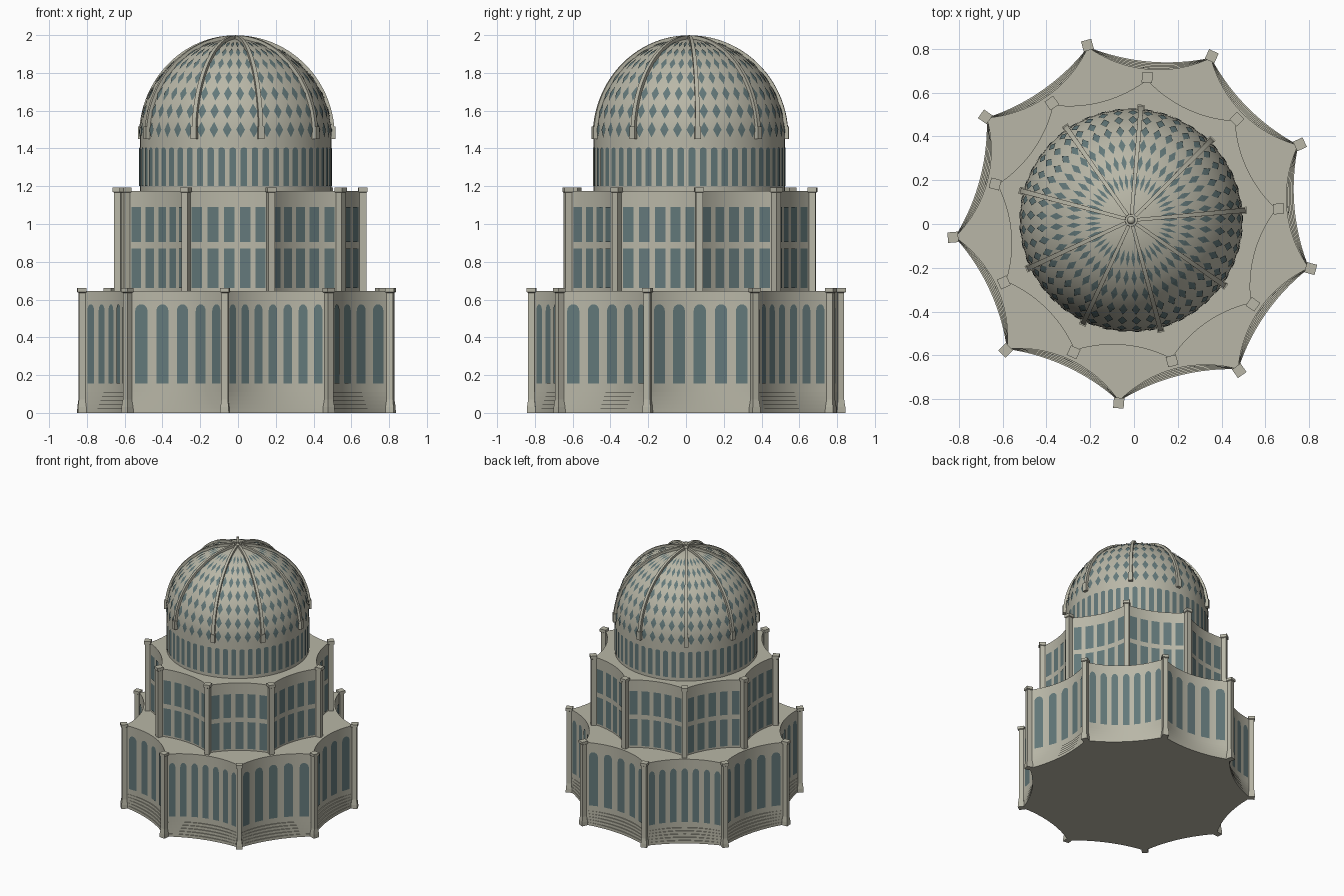
import bpy, bmesh, math
from math import sin, cos, radians, pi
from mathutils import Vector, Matrix

if "Cube" in bpy.data.objects:
    bpy.data.objects.remove(bpy.data.objects["Cube"])

CX, CY = 0.003, 0.012          # centre of the tiers
DX, DY = -0.013, 0.017         # centre of the dome
SIDES = 9
HALF = radians(20)


def material(name, rgb):
    m = bpy.data.materials.new(name)
    m.diffuse_color = (*rgb, 1)
    m.use_nodes = True
    m.node_tree.nodes["Principled BSDF"].inputs["Base Color"].default_value = m.diffuse_color
    return m


stone = material("pale_stone", (0.48, 0.47, 0.385))
glass = material("blue_grey_glass", (0.125, 0.19, 0.195))


def finish(name, bm, mat, smooth=False):
    mesh = bpy.data.meshes.new(name)
    bm.to_mesh(mesh)
    bm.free()
    ob = bpy.data.objects.new(name, mesh)
    bpy.context.collection.objects.link(ob)
    mesh.materials.append(mat)
    if smooth:
        bpy.ops.object.select_all(action='DESELECT')
        ob.select_set(True)
        bpy.context.view_layer.objects.active = ob
        bpy.ops.object.shade_smooth_by_angle(angle=radians(30))
    return ob


def loft(bm, rings):
    """Closed solid through rings of equal point count, bottom to top."""
    vs = [[bm.verts.new(p) for p in r] for r in rings]
    n = len(vs[0])
    for a, b in zip(vs, vs[1:]):
        for i in range(n):
            j = (i + 1) % n
            bm.faces.new((a[i], a[j], b[j], b[i]))
    bm.faces.new(vs[0][::-1])
    bm.faces.new(vs[-1])


def bay_point(ang, R, mid, t, off=0.0):
    """Point on the concave arc of one bay, t from -1 to 1."""
    c, s = R * sin(HALF), R * cos(HALF) - mid
    rho = (c * c + s * s) / (2 * s)
    phi = t * math.asin(c / rho)
    r = mid + rho - (rho - off) * cos(phi)
    q = (rho - off) * sin(phi)
    return CX + r * cos(ang) - q * sin(ang), CY + r * sin(ang) + q * cos(ang)


def star(first, R, mid, steps=20):
    return [bay_point(radians(first + 40 * k), R, mid, -1 + 2 * i / steps)
            for k in range(SIDES) for i in range(steps)]


def star_prism(name, first, R, mid, z0, z1):
    pts = star(first, R, mid)
    bm = bmesh.new()
    loft(bm, [[(x, y, z) for x, y in pts] for z in (z0, z1)])
    return finish(name, bm, stone, True)


def pillars(name, first, R, sections):
    """Square corner piers; sections are (height, width)."""
    bm = bmesh.new()
    for k in range(SIDES):
        a = radians(first + 40 * k)
        u, v = Vector((cos(a), sin(a), 0)), Vector((-sin(a), cos(a), 0))
        o = Vector((CX, CY, 0)) + u * R
        loft(bm, [[o + (u * p + v * q) * w / 2 + Vector((0, 0, z))
                   for p, q in ((-1, -1), (1, -1), (1, 1), (-1, 1))]
                  for z, w in sections])
    finish(name, bm, stone)


def outline(w, z0, z1, arch):
    """Window outline as (sideways, height); arch is the rise of its head."""
    pts = [(-w, z0), (w, z0)]
    if not arch:
        return pts + [(w, z1), (-w, z1)]
    return pts + [(w * cos(pi * i / 8), z1 - arch + arch * sin(pi * i / 8))
                  for i in range(9)]


def bay_windows(name, first, R, mid, counts, rows, fill, span):
    bm = bmesh.new()
    for k in range(SIDES):
        n = counts[k % len(counts)]
        pitch = 2 * span / n
        for i in range(n):
            t = -span + pitch * (i + 0.5)
            for z0, z1, arch in rows:
                bm.faces.new([bm.verts.new((*bay_point(
                    radians(first + 40 * k), R, mid, t + s, 0.004), z))
                    for s, z in outline(pitch * fill / 2, z0, z1, arch)])
    finish(name, bm, glass)


# Lower tier: concave walls, curved steps, piers and arched windows
LR, LM = 0.825, 0.698
star_prism("lower_tier", 5, LR, LM, 0, 0.645)
for k in range(5):
    star_prism(f"entrance_step_{k + 1}", 5, LR, LM + 0.007 * (5 - k),
               0, 0.022 * (k + 1))
pillars("lower_pier", 25, 0.833, [(0, 0.046), (0.03, 0.044), (0.07, 0.034),
                                  (0.636, 0.034), (0.64, 0.048), (0.66, 0.048)])
bay_windows("lower_window", 5, LR, LM, (5, 7), [(0.155, 0.575, 0.035)],
            0.58, 0.96)

# Upper tier: two rows of tall windows, turned half a bay
UR, UM = 0.65, 0.567
star_prism("upper_tier", 25, UR, UM, 0.63, 1.175)
pillars("upper_pier", 5, 0.66, [(0.64, 0.036), (1.166, 0.036),
                                (1.17, 0.048), (1.193, 0.048)])
bay_windows("upper_window", 25, UR, UM, (5,),
            [(0.66, 0.87, 0), (0.905, 1.09, 0)], 0.66, 0.95)

# Drum and dome as one turned shell
RD, ZD, HD = 0.507, 1.465, 0.515


def dome_point(lat, lon, off=0.0):
    return Vector((DX + (RD + off) * cos(lat) * cos(lon),
                   DY + (RD + off) * cos(lat) * sin(lon),
                   ZD + (HD + off) * sin(lat)))


bm = bmesh.new()
SEG = 90
lons = [2 * pi * i / SEG for i in range(SEG)]
rings = [[Vector((DX + RD * cos(a), DY + RD * sin(a), 1.16)) for a in lons]]
rings += [[dome_point(radians(89.4 * j / 24), a) for a in lons]
          for j in range(25)]
loft(bm, rings)
finish("drum_and_dome", bm, stone, True)

# Narrow windows around the drum
bm = bmesh.new()
for i in range(54):
    a = radians(5) + 2 * pi * (i + 0.5) / 54
    bm.faces.new([bm.verts.new((DX + (RD + 0.003) * cos(a + s),
                                DY + (RD + 0.003) * sin(a + s), z))
                  for s, z in outline(0.034, 1.2, 1.405, 0.012)])
finish("drum_window", bm, glass)

# Rows of diamond panes on the dome
bm = bmesh.new()
for row in range(7):
    lat = radians(3.8 + 11 * row)
    dl, dw = radians(4.6), 0.33 * 2 * pi / 45
    for i in range(45):
        a = radians(5) + 2 * pi * (i + 0.5) / 45
        c = bm.verts.new(dome_point(lat, a, 0.004))
        rim = [bm.verts.new(dome_point(lat + p * dl, a + q * dw, 0.004))
               for p, q in ((-1, 0), (0, 1), (1, 0), (0, -1))]
        for j in range(4):
            bm.faces.new((c, rim[j], rim[(j + 1) % 4]))
finish("diamond_pane", bm, glass)

# Dome ribs with square feet
bm = bmesh.new()
for k in range(SIDES):
    a = radians(5 + 40 * k)
    side = Vector((-sin(a), cos(a), 0))
    rib = []
    for j in range(25):
        lat = radians(-1 + 88 * j / 24)
        w = 0.012 - 0.004 * j / 24
        lo, hi = dome_point(lat, a, -0.01), dome_point(lat, a, 0.019)
        rib.append([lo - side * w, hi - side * w, hi + side * w, lo + side * w])
    loft(bm, rib)
    foot = []
    for z in (1.45, 1.515):
        lo = Vector((DX + 0.48 * cos(a), DY + 0.48 * sin(a), z))
        hi = lo + Vector((cos(a), sin(a), 0)) * 0.05
        foot.append([lo - side * 0.016, hi - side * 0.016,
                     hi + side * 0.016, lo + side * 0.016])
    loft(bm, foot)
bmesh.ops.recalc_face_normals(bm, faces=bm.faces)
finish("dome_rib", bm, stone, True)

# Small boss at the crown
bm = bmesh.new()
bmesh.ops.create_uvsphere(bm, u_segments=16, v_segments=8, radius=0.018,
                          matrix=Matrix.Translation((DX, DY, 1.982)))
finish("crown_boss", bm, stone, True)
